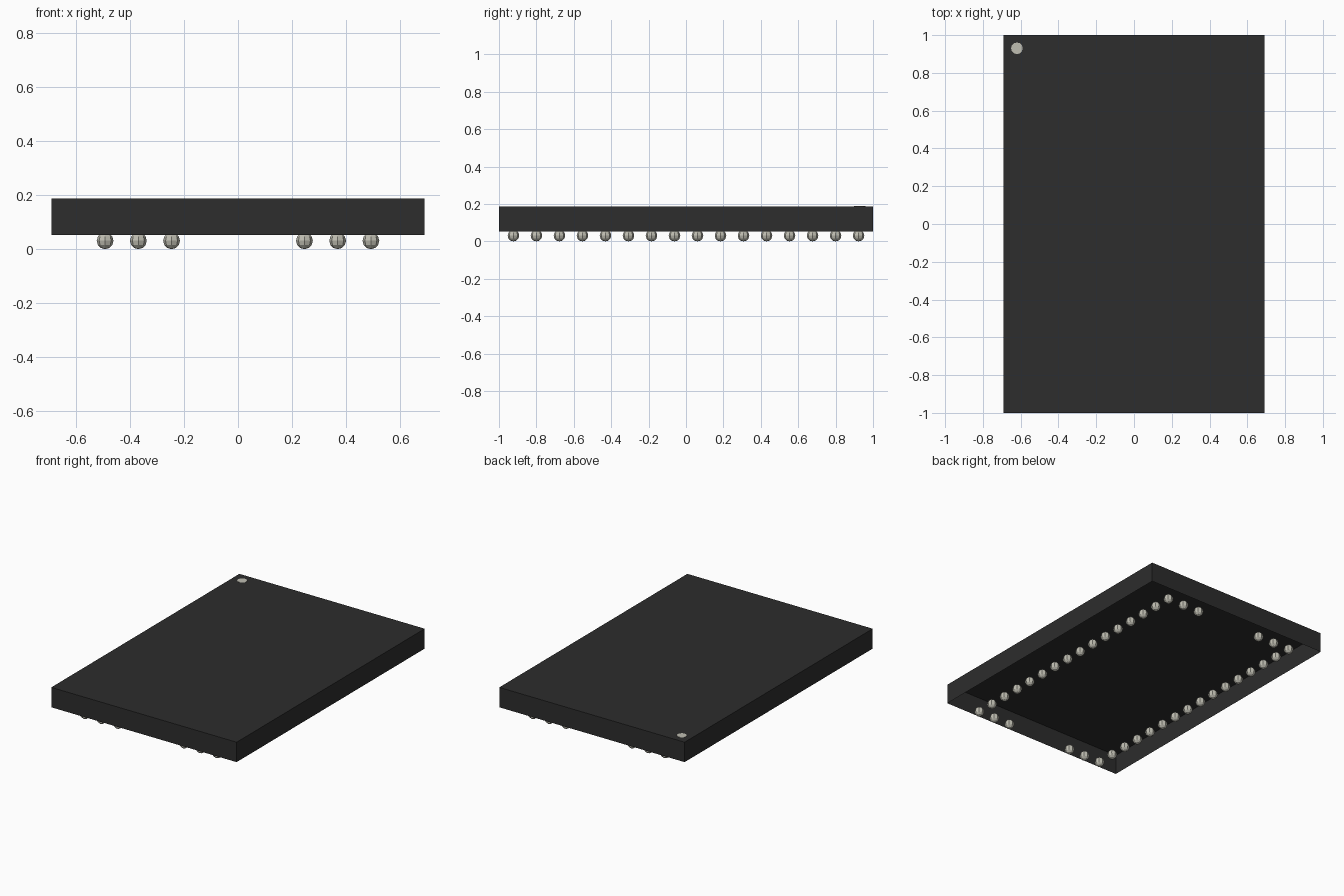
import bpy
import bmesh
from mathutils import Matrix

cube = bpy.data.objects.get("Cube")
if cube:
    bpy.data.objects.remove(cube, do_unlink=True)


def make_material(name, color):
    mat = bpy.data.materials.new(name)
    mat.use_nodes = True
    mat.diffuse_color = color
    mat.node_tree.nodes["Principled BSDF"].inputs["Base Color"].default_value = color
    return mat


def add_object(name, bm, mat):
    mesh = bpy.data.meshes.new(name)
    bm.to_mesh(mesh)
    bm.free()
    mesh.materials.append(mat)
    obj = bpy.data.objects.new(name, mesh)
    bpy.context.collection.objects.link(obj)
    return obj


black = make_material("black_plastic", (0.026, 0.026, 0.026, 1))
solder = make_material("solder_grey", (0.53, 0.52, 0.45, 1))

WIDTH, LENGTH = 1.38, 2.0
BOTTOM, TOP = 0.053, 0.187
BALL_R = 0.031
ROWS, PITCH = 16, 0.123

# Package shell: a thin-walled box, open underneath
bm = bmesh.new()
bmesh.ops.create_cube(bm, size=1)
bmesh.ops.scale(bm, vec=(WIDTH, LENGTH, TOP - BOTTOM), verts=bm.verts)
bmesh.ops.translate(bm, vec=(0, 0, (TOP + BOTTOM) / 2), verts=bm.verts)
under = [f for f in bm.faces if f.normal.z < -0.5]
bmesh.ops.delete(bm, geom=under, context='FACES_ONLY')
add_object("package_body", bm, black)

# Pin one marker: flat disc on the back right corner of the top
bm = bmesh.new()
bmesh.ops.create_cone(bm, cap_ends=True, segments=12, radius1=BALL_R,
                      radius2=BALL_R, depth=0.002,
                      matrix=Matrix.Translation((-0.62, 0.93, TOP)))
add_object("pin_one_marker", bm, solder)

# Solder balls: full outer columns, inner columns only in the end rows
bm = bmesh.new()
for row in range(ROWS):
    y = (row - (ROWS - 1) / 2) * PITCH
    columns = (4, 3, 2) if row in (0, ROWS - 1) else (4,)
    for column in columns:
        for side in (-1, 1):
            spot = Matrix.Translation((side * column * PITCH, y, BALL_R))
            bmesh.ops.create_uvsphere(bm, u_segments=8, v_segments=6,
                                      radius=BALL_R, matrix=spot)
add_object("solder_balls", bm, solder)
